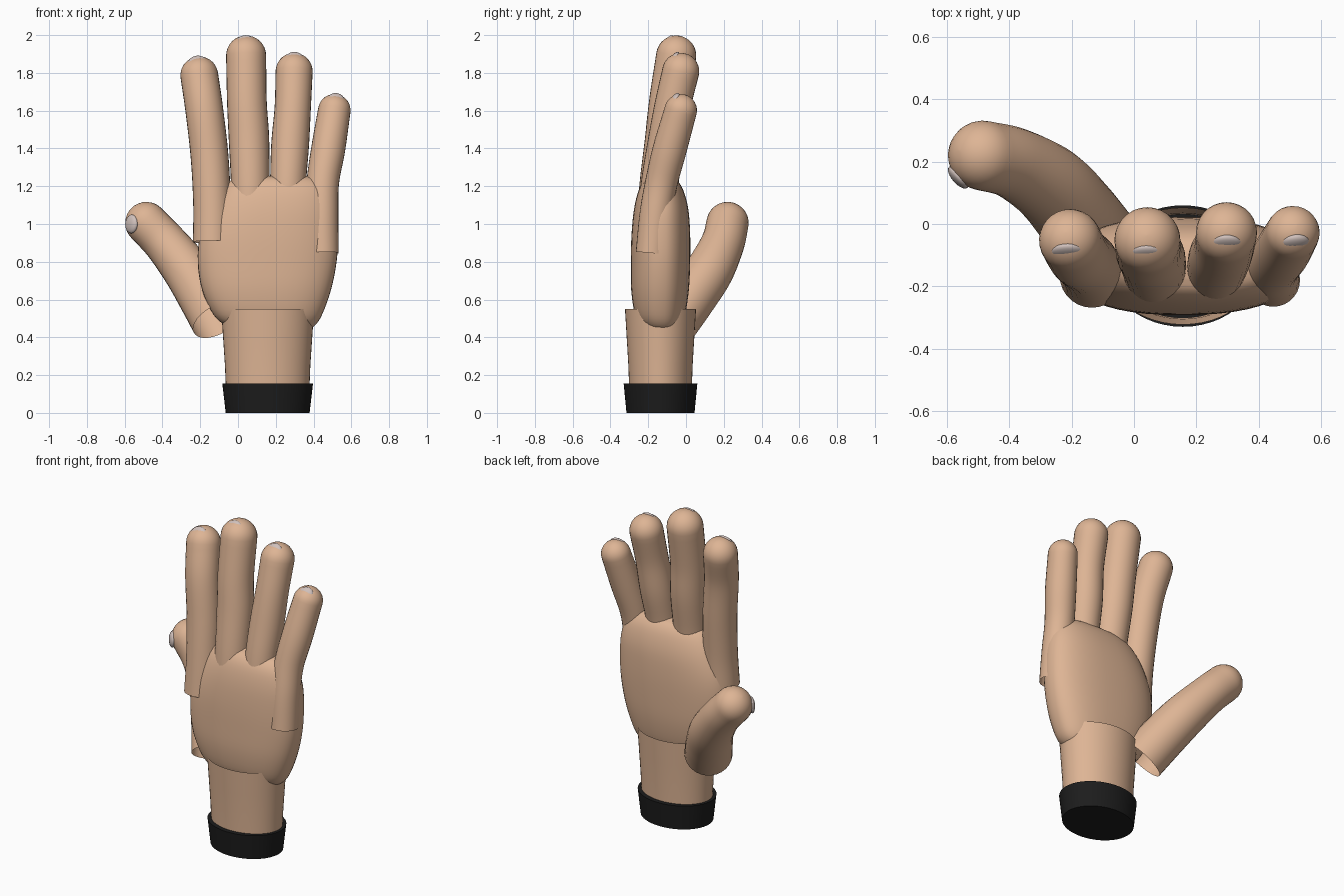
import bpy, bmesh, math
from mathutils import Vector, Matrix

if "Cube" in bpy.data.objects:
    bpy.data.objects.remove(bpy.data.objects["Cube"])


def material(name, color):
    m = bpy.data.materials.new(name)
    m.diffuse_color = (*color, 1)
    m.use_nodes = True
    m.node_tree.nodes["Principled BSDF"].inputs["Base Color"].default_value = m.diffuse_color
    return m


SKIN = material("skin", (0.73, 0.46, 0.30))
NAIL = material("pale nail", (0.63, 0.53, 0.50))
BLACK = material("black cuff", (0.012, 0.012, 0.012))


def spline(rows, steps=6):
    """Smooth rows of numbers with a Catmull-Rom curve."""
    p = [Vector(r) for r in rows]
    p = [2 * p[0] - p[1]] + p + [2 * p[-1] - p[-2]]
    out = []
    for i in range(1, len(p) - 2):
        a, b, c, d = p[i - 1:i + 3]
        for k in range(steps):
            t = k / steps
            out.append(0.5 * (2 * b + (c - a) * t + (2 * a - 5 * b + 4 * c - d) * t * t
                              + (3 * b - a - 3 * c + d) * t ** 3))
    return out + [p[-2]]


def loft(name, rings, mat, cap_start=False, cap_end=False, angle=60):
    """Skin a list of equal-length point rings."""
    bm = bmesh.new()
    vs = [[bm.verts.new(co) for co in ring] for ring in rings]
    n = len(vs[0])
    for a, b in zip(vs, vs[1:]):
        for i in range(n):
            j = (i + 1) % n
            bm.faces.new((a[i], a[j], b[j], b[i]))
    if cap_start:
        bm.faces.new(vs[0][::-1])
    if cap_end:
        bm.faces.new(vs[-1])
    me = bpy.data.meshes.new(name)
    bm.to_mesh(me)
    bm.free()
    return add(name, me, mat, angle)


def add(name, me, mat, angle=60):
    ob = bpy.data.objects.new(name, me)
    bpy.context.collection.objects.link(ob)
    me.materials.append(mat)
    bpy.ops.object.select_all(action='DESELECT')
    ob.select_set(True)
    bpy.context.view_layer.objects.active = ob
    bpy.ops.object.shade_smooth_by_angle(angle=math.radians(angle))
    return ob


def oval(cx, cy, z, rx, ry, power=2.0, n=48):
    pts = []
    for i in range(n):
        a = 2 * math.pi * i / n
        c, s = math.cos(a), math.sin(a)
        pts.append((cx + rx * math.copysign(abs(c) ** (2 / power), c),
                    cy + ry * math.copysign(abs(s) ** (2 / power), s), z))
    return pts


def digit(name, rows, n=28):
    """Open tube along (x, y, z, radius) rows, closed by a round fingertip."""
    path = spline(rows)
    rings = []

    def ring(c, t, r):
        u = Vector((0, 1, 0)).cross(t).normalized()
        v = t.cross(u)
        rings.append([c + r * (u * math.cos(2 * math.pi * i / n) + v * math.sin(2 * math.pi * i / n))
                      for i in range(n)])

    for i, p in enumerate(path):
        t = (path[min(i + 1, len(path) - 1)] - path[max(i - 1, 0)]).to_3d().normalized()
        ring(p.to_3d(), t, p[3])
    tip, r = path[-1].to_3d(), path[-1][3]
    for k in range(1, 9):
        a = math.pi / 2 * k / 8.1
        ring(tip + t * r * math.sin(a), t, r * math.cos(a))
    loft(name, rings, SKIN, cap_end=True)


def nail(name, loc, normal, width, length):
    """Flattened oval lying on the fingertip."""
    bm = bmesh.new()
    bmesh.ops.create_uvsphere(bm, u_segments=24, v_segments=12, radius=1)
    z = Vector(normal).normalized()
    x = Vector((0, 0, 1)).cross(z).normalized()
    y = z.cross(x)
    rot = Matrix((x, y, z)).transposed()
    for v in bm.verts:
        v.co = rot @ Vector((v.co.x * width, v.co.y * length, v.co.z * 0.02)) + Vector(loc)
    me = bpy.data.meshes.new(name)
    bm.to_mesh(me)
    bm.free()
    add(name, me, NAIL)


# Palm: rows of z, left x, right x, front y, back y
palm = [(0.435, 0.02, 0.36, -0.19, -0.06), (0.46, -0.06, 0.405, -0.235, -0.03),
        (0.52, -0.13, 0.445, -0.27, -0.005), (0.65, -0.19, 0.492, -0.29, 0.015),
        (0.80, -0.213, 0.522, -0.292, 0.022), (0.95, -0.20, 0.53, -0.288, 0.022),
        (1.08, -0.15, 0.522, -0.275, 0.012), (1.18, -0.09, 0.49, -0.25, -0.015),
        (1.235, -0.03, 0.43, -0.215, -0.05), (1.255, 0.05, 0.36, -0.17, -0.09)]
loft("palm", [oval((l + r) / 2, (f + b) / 2, z, (r - l) / 2, (b - f) / 2, 2.4)
              for z, l, r, f, b in spline(palm, 4)], SKIN, True, True)

# Wrist sleeve, open at the top, and the cuff below it
CX, CY = 0.157, -0.135
loft("wrist", [oval(CX, CY, z, rx, ry) for z, rx, ry in
               ((0.1, 0.22, 0.165), (0.25, 0.226, 0.17), (0.4, 0.236, 0.179), (0.55, 0.246, 0.188))], SKIN)
loft("cuff", [oval(CX, CY, 0, 0.222, 0.18), oval(CX, CY, 0.155, 0.24, 0.195)],
     BLACK, True, True, 30)

# Fingers, from base to tip
digit("index_finger", [(-0.135, -0.165, 0.905, 0.104), (-0.137, -0.15, 1.1, 0.100),
                       (-0.15, -0.125, 1.35, 0.100), (-0.178, -0.10, 1.6, 0.100),
                       (-0.205, -0.052, 1.787, 0.100)])
digit("middle_finger", [(0.065, -0.165, 0.95, 0.10), (0.065, -0.145, 1.2, 0.102),
                        (0.058, -0.11, 1.45, 0.107), (0.047, -0.09, 1.65, 0.105),
                        (0.043, -0.052, 1.892, 0.106)])
digit("ring_finger", [(0.255, -0.165, 0.95, 0.095), (0.264, -0.145, 1.2, 0.095),
                      (0.276, -0.105, 1.42, 0.100), (0.29, -0.072, 1.62, 0.096),
                      (0.297, -0.028, 1.808, 0.098)])
digit("little_finger", [(0.447, -0.18, 0.845, 0.086), (0.445, -0.16, 1.05, 0.086),
                        (0.449, -0.13, 1.22, 0.086), (0.478, -0.085, 1.4, 0.090),
                        (0.51, -0.028, 1.602, 0.086)])
digit("thumb", [(-0.112, -0.065, 0.49, 0.138), (-0.185, 0.03, 0.62, 0.135),
                (-0.27, 0.125, 0.755, 0.128), (-0.385, 0.195, 0.90, 0.115),
                (-0.485, 0.22, 1.005, 0.112)])

# Nails
nail("index_nail", (-0.212, -0.092, 1.845), (0, -0.88, 0.48), 0.055, 0.052)
nail("middle_nail", (0.04, -0.097, 1.952), (0, -0.88, 0.48), 0.055, 0.053)
nail("ring_nail", (0.298, -0.066, 1.866), (0, -0.85, 0.52), 0.052, 0.052)
nail("little_nail", (0.518, -0.06, 1.656), (0.1, -0.85, 0.52), 0.046, 0.042)
nail("thumb_nail", (-0.564, 0.15, 1.0), (-0.75, -0.65, 0.05), 0.045, 0.05)
